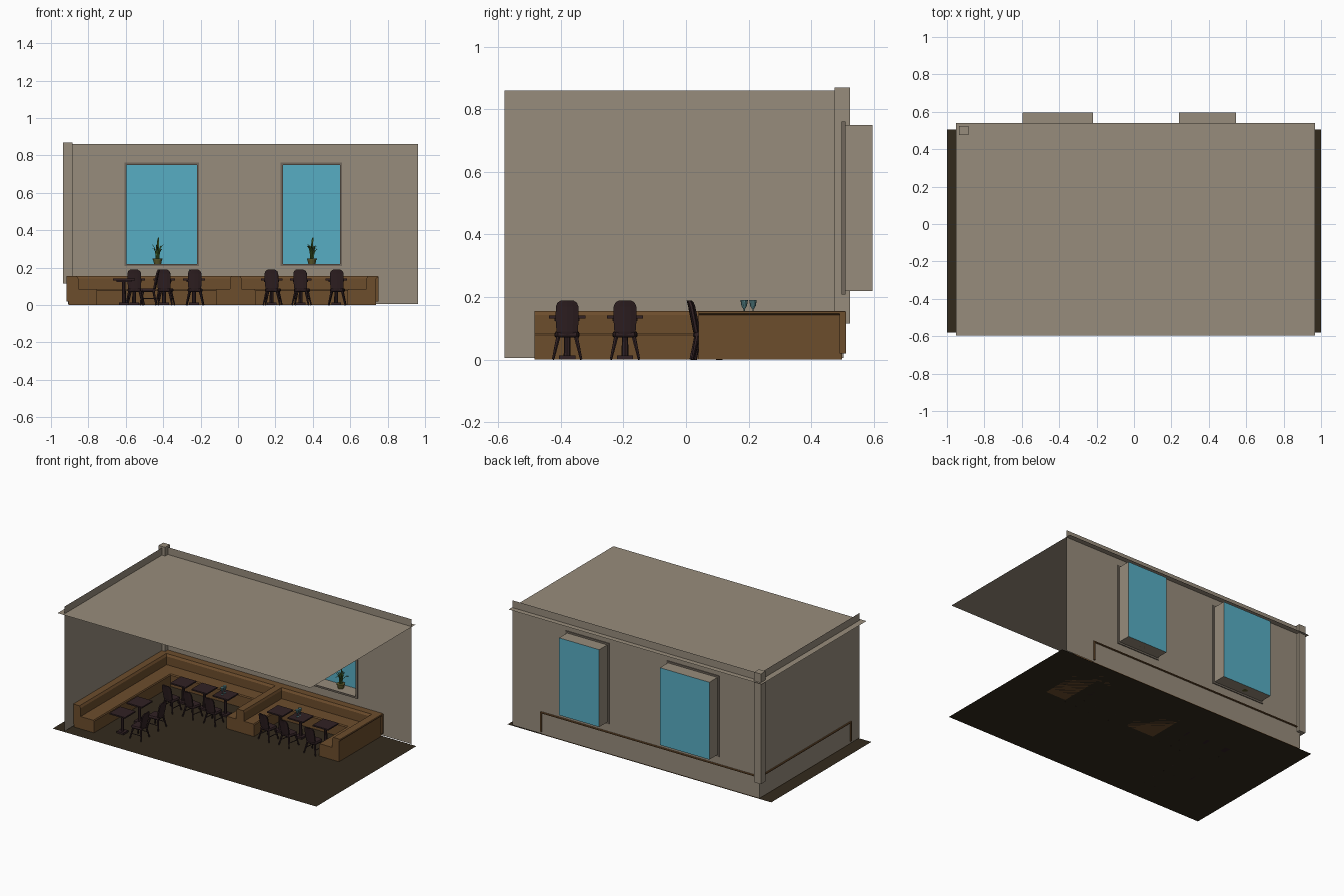
import bpy, bmesh, math, random
from mathutils import Vector, Matrix

if "Cube" in bpy.data.objects:
    bpy.data.objects.remove(bpy.data.objects["Cube"])

random.seed(4)

def material(name, r, g, b):
    m = bpy.data.materials.new(name)
    m.diffuse_color = [(c / 255) ** 2.2 for c in (r, g, b)] + [1]
    m.use_nodes = True
    m.node_tree.nodes["Principled BSDF"].inputs["Base Color"].default_value = m.diffuse_color
    return m

WALL = material("plaster", 150, 139, 123)
FRAME = material("frame_paint", 112, 103, 92)
FLOOR = material("dark_floor", 54, 46, 34)
WOOD = material("bench_wood", 108, 78, 48)
DARK = material("dark_wood", 52, 38, 40)
GLASS = material("window_blue", 88, 172, 194)
VASE = material("teal_glass", 90, 135, 140)
POT = material("pot_olive", 92, 88, 48)
LEAF = material("leaf_green", 74, 108, 52)

def add(name, bm, mat, recalc=True):
    if recalc:
        bmesh.ops.recalc_face_normals(bm, faces=bm.faces)
    me = bpy.data.meshes.new(name)
    bm.to_mesh(me)
    bm.free()
    me.materials.append(mat)
    ob = bpy.data.objects.new(name, me)
    bpy.context.collection.objects.link(ob)
    return ob

def copy(ob, name, loc, rot=0):
    c = bpy.data.objects.new(name, ob.data)
    c.location, c.rotation_euler.z = loc, rot
    bpy.context.collection.objects.link(c)

def box(bm, x0, x1, y0, y1, z0, z1):
    m = Matrix.Translation(((x0 + x1) / 2, (y0 + y1) / 2, (z0 + z1) / 2)) @ Matrix.Diagonal((x1 - x0, y1 - y0, z1 - z0, 1))
    return bmesh.ops.create_cube(bm, size=1, matrix=m)["verts"]

def quad(bm, *pts):
    bm.faces.new([bm.verts.new(p) for p in pts])

def rod(bm, a, b, r0, r1, n=6):
    a, b = Vector(a), Vector(b)
    m = Matrix.Translation((a + b) / 2) @ (b - a).to_track_quat('Z', 'Y').to_matrix().to_4x4()
    bmesh.ops.create_cone(bm, cap_ends=True, segments=n, radius1=r0, radius2=r1, depth=(b - a).length, matrix=m)

def loft(bm, rings):
    # skin between equal closed sections, capped at both ends
    vs = [[bm.verts.new(p) for p in r] for r in rings]
    n = len(vs[0])
    for a, b in zip(vs, vs[1:]):
        for i in range(n):
            bm.faces.new((a[i], a[(i + 1) % n], b[(i + 1) % n], b[i]))
    bm.faces.new(vs[0])
    bm.faces.new(vs[-1])

# floor and ceiling sheets
for name, mat, x0, x1, y0, y1, z in (("floor", FLOOR, -1, 1, -.58, .505, 0),
                                     ("ceiling", WALL, -.952, .967, -.595, .54, .81)):
    bm = bmesh.new()
    quad(bm, (x0, y0, z), (x1, y0, z), (x1, y1, z), (x0, y1, z))
    add(name, bm, mat, False)

# left wall, and back wall with two window openings
WX, WY, Z0, Z1 = -.91, .504, .22, .75
windows = [(-.595, -.22), (.24, .545)]
bm = bmesh.new()
quad(bm, (WX, -.58, .005), (WX, WY, .005), (WX, WY, .86), (WX, -.58, .86))
add("left_wall", bm, WALL, False)
bm = bmesh.new()
xs, zs = [WX, -.595, -.22, .24, .545, .963], [.005, Z0, Z1, .86]
for i in range(5):
    for j in range(3):
        if not (i in (1, 3) and j == 1):
            quad(bm, (xs[i], WY, zs[j]), (xs[i + 1], WY, zs[j]), (xs[i + 1], WY, zs[j + 1]), (xs[i], WY, zs[j + 1]))
bmesh.ops.remove_doubles(bm, verts=bm.verts, dist=1e-4)
add("back_wall", bm, WALL, False)

# corner post
bm = bmesh.new()
box(bm, -.935, -.885, .475, .525, .115, .87)
add("corner_post", bm, WALL)

# window recess, glass and casing
for a, b in windows:
    bm = bmesh.new()
    Y = .597
    quad(bm, (a, WY, Z0), (b, WY, Z0), (b, Y, Z0), (a, Y, Z0))
    quad(bm, (a, WY, Z1), (a, Y, Z1), (b, Y, Z1), (b, WY, Z1))
    quad(bm, (a, WY, Z0), (a, Y, Z0), (a, Y, Z1), (a, WY, Z1))
    quad(bm, (b, WY, Z0), (b, WY, Z1), (b, Y, Z1), (b, Y, Z0))
    add("window_recess", bm, WALL, False)
    bm = bmesh.new()
    quad(bm, (a, Y, Z0), (b, Y, Z0), (b, Y, Z1), (a, Y, Z1))
    add("window_glass", bm, GLASS, False)
    bm = bmesh.new()
    t = .012
    box(bm, a - t, a, .497, .51, Z0 - t, Z1 + t)
    box(bm, b, b + t, .497, .51, Z0 - t, Z1 + t)
    box(bm, a, b, .497, .51, Z0 - t, Z0)
    box(bm, a, b, .497, .51, Z1, Z1 + t)
    add("window_casing", bm, FRAME)

# U-shaped bench: profile of (distance from wall, height), mitred at the corners
L, R, B = -.918, .75, .511
prof = [(.012, 0), (.012, .143), (0, .147), (0, .153), (.004, .156), (.055, .156),
        (.064, .142), (.064, .085), (.16, .085), (.165, .078), (.165, 0)]
bm = bmesh.new()
loft(bm, [[(L + d, -.485, z) for d, z in prof], [(L + d, B - d, z) for d, z in prof],
          [(R - d, B - d, z) for d, z in prof], [(R - d, .04, z) for d, z in prof]])
add("wall_bench", bm, WOOD)

# end strips of the bench back
bm = bmesh.new()
box(bm, R - .012, R, .49, B, .02, .15)
box(bm, L, L + .02, -.485, -.475, .02, .15)
add("bench_end_trim", bm, WOOD)

# back-to-back divider bench
half = [(.105, 0), (.105, .078), (.1, .085), (.03, .085), (.03, .142), (.024, .156)]
sec = half + [(-d, z) for d, z in reversed(half)]
bm = bmesh.new()
loft(bm, [[(-.012 + d, y, z) for d, z in sec] for y in (.04, .48)])
add("divider_bench", bm, WOOD)

# table: square top, column, foot
bm = bmesh.new()
box(bm, -.058, .058, -.058, .058, .132, .141)
box(bm, -.04, .04, -.04, .04, .124, .132)
rod(bm, (0, 0, .012), (0, 0, .125), .011, .009, 8)
box(bm, -.026, .026, -.026, .026, 0, .013)
table = add("table", bm, DARK)
table.location = (-.61, -.38, 0)

# chair: curved rounded back at -y, padded seat, splayed legs
bm = bmesh.new()
rows = [(.028, .078, 0), (.034, .09, -.004), (.037, .13, -.012), (.036, .17, -.02), (.031, .182, -.023), (.02, .189, -.025)]
rings = []
for w, z, lean in rows:
    cols = [(u * w, -.034 + lean + .008 * u * u * (w / .037)) for u in (-1, -.5, 0, .5, 1)]
    rings.append([(x, y - .004, z) for x, y in cols] + [(x, y + .004, z) for x, y in reversed(cols)])
loft(bm, rings)
seat = [(-.03, -.038), (.03, -.038), (.038, -.02), (.04, .03), (.032, .042), (-.032, .042), (-.04, .03), (-.038, -.02)]
loft(bm, [[(x * s, y * s, z) for x, y in seat] for s, z in ((.9, .07), (1, .075), (1, .083), (.92, .089))])
for sx in (-1, 1):
    for sy in (-1, 1):
        rod(bm, (sx * .045, sy * .043, 0), (sx * .028, sy * .028, .074), .004, .007)
    rod(bm, (sx * .037, -.035, .035), (sx * .037, .035, .035), .003, .003)
chair = add("chair", bm, DARK)
chair.location, chair.rotation_euler.z = (-.48, -.38, 0), math.pi / 2

# dining sets along the left bench and the two bays of the back bench
copy(table, "table", (-.61, -.195, 0))
copy(chair, "chair", (-.48, -.195, 0), math.pi / 2)
for x in (-.555, -.395, -.235, .18, .335, .525):
    copy(table, "table", (x, .2, 0))
    copy(chair, "chair", (x + .005, .065, 0), random.uniform(-.2, .2))

# stemmed glasses on two tables
for x in (-.25, .32):
    for y in (.186, .214):
        bm = bmesh.new()
        rod(bm, (x, y, .141), (x, y, .143), .008, .008, 10)
        rod(bm, (x, y, .143), (x, y, .162), .002, .002)
        rod(bm, (x, y, .162), (x, y, .172), .003, .009, 10)
        rod(bm, (x, y, .172), (x, y, .19), .009, .012, 10)
        add("drinking_glass", bm, VASE)

# potted plants on the window sills
def leaf(bm, base, ang, height, reach, width):
    out, side = Vector((math.cos(ang), math.sin(ang), 0)), Vector((-math.sin(ang), math.cos(ang), 0))
    prev = None
    for i in range(6):
        t = i / 5
        c = Vector(base) + out * reach * t * t + Vector((0, 0, height * math.sin(t * 1.7)))
        w = width * (.6 + t) * (1 - t) + .0006
        row = [bm.verts.new(p) for p in (c - side * w, c - out * w * .5, c + side * w)]
        if prev:
            for k in (0, 1):
                bm.faces.new((prev[k], prev[k + 1], row[k + 1], row[k]))
        prev = row

for px, count, reach in ((-.43, 7, .045), (.395, 11, .042)):
    bm = bmesh.new()
    rod(bm, (px, .55, .22), (px, .55, .243), .019, .024, 12)
    rod(bm, (px, .55, .243), (px, .55, .25), .027, .027, 12)
    add("plant_pot", bm, POT)
    bm = bmesh.new()
    for i in range(count):
        a = i * math.tau / count + random.uniform(-.2, .2)
        leaf(bm, (px + .008 * math.cos(a), .55 + .008 * math.sin(a), .248), a,
             random.uniform(.05, .085), reach * random.uniform(.5, 1), .008)
    leaf(bm, (px, .55, .248), 1.0, .115, .015, .01)
    leaf(bm, (px, .55, .248), -1.6, .065, .06, .006)
    add("plant_leaves", bm, LEAF, False)
